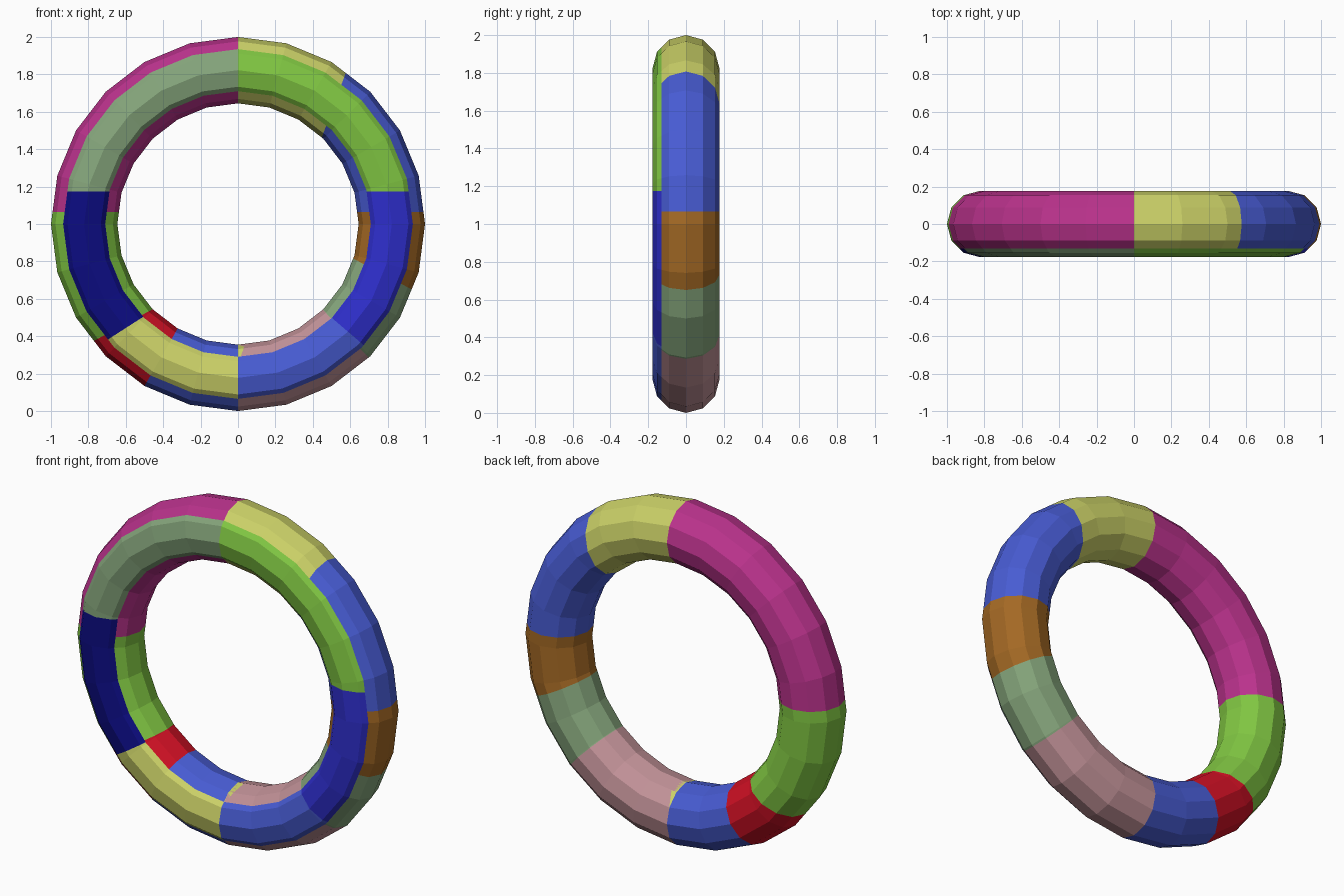
import bpy, bmesh, math
from mathutils import Vector

cube = bpy.data.objects.get("Cube")
if cube:
    bpy.data.objects.remove(cube, do_unlink=True)

MAJOR, MINOR = 0.8225, 0.1775      # ring radius and tube radius
MAJOR_STEPS, MINOR_STEPS = 24, 12
BAND_Y = -0.13                     # plane that separates the front band
CENTRE = Vector((0, 0, 1))


def srgb(r, g, b):
    def lin(c):
        c /= 255
        return c / 12.92 if c <= 0.04045 else ((c + 0.055) / 1.055) ** 2.4
    return (lin(r), lin(g), lin(b), 1)


COLOURS = {
    "magenta": (186, 50, 140),
    "yellow": (204, 210, 104),
    "lime green": (128, 198, 66),
    "medium blue": (72, 92, 212),
    "sage green": (134, 166, 124),
    "dusty pink": (194, 146, 152),
    "brown orange": (164, 105, 36),
    "red": (208, 16, 36),
    "navy": (12, 12, 130),
    "deep blue": (46, 46, 204),
}
MATS = {}
for name, rgb in COLOURS.items():
    mat = bpy.data.materials.new(name)
    mat.use_nodes = True
    mat.diffuse_color = srgb(*rgb)
    mat.node_tree.nodes["Principled BSDF"].inputs["Base Color"].default_value = srgb(*rgb)
    MATS[name] = mat


def add_torus(bm):
    """Low-poly ring standing upright around the y axis."""
    rings = []
    for i in range(MAJOR_STEPS):
        a = math.tau * i / MAJOR_STEPS
        ring = []
        for j in range(MINOR_STEPS):
            b = math.tau * j / MINOR_STEPS
            r = MAJOR + MINOR * math.cos(b)
            ring.append(bm.verts.new(CENTRE + Vector(
                (r * math.cos(a), MINOR * math.sin(b), r * math.sin(a)))))
        rings.append(ring)
    for i in range(MAJOR_STEPS):
        p, q = rings[i], rings[(i + 1) % MAJOR_STEPS]
        for j in range(MINOR_STEPS):
            k = (j + 1) % MINOR_STEPS
            bm.faces.new((p[j], p[k], q[k], q[j]))
    bmesh.ops.recalc_face_normals(bm, faces=bm.faces)


def keep_side(bm, point, normal):
    """Cut by a plane and keep the side the normal points to."""
    bmesh.ops.bisect_plane(bm, geom=bm.verts[:] + bm.edges[:] + bm.faces[:],
                           dist=1e-5, plane_co=point, plane_no=normal,
                           clear_inner=True)


def seam_plane(seam):
    """Plane through an inner and an outer seam point, facing anticlockwise."""
    x0, z0, x1, z1 = seam
    return CENTRE + Vector((x0, 0, z0)), Vector((z0 - z1, 0, x1 - x0)).normalized()


def make_part(name, colour, start, end, front):
    bm = bmesh.new()
    add_torus(bm)
    keep_side(bm, Vector((0, BAND_Y, 0)), Vector((0, -1 if front else 1, 0)))
    point, normal = seam_plane(start)
    keep_side(bm, point, normal)
    point, normal = seam_plane(end)
    keep_side(bm, point, -normal)
    mesh = bpy.data.meshes.new(name)
    bm.to_mesh(mesh)
    bm.free()
    mesh.materials.append(MATS[colour])
    bpy.context.collection.objects.link(bpy.data.objects.new(name, mesh))


def make_band(parts, front):
    for i, (name, colour, start) in enumerate(parts):
        make_part(name, colour, start, parts[(i + 1) % len(parts)][2], front)


# Each part starts at a seam (inner x, z, outer x, z from the ring centre)
# and runs anticlockwise, seen from the front, to the next part
TOP, BOTTOM = (0, 0.6, 0, 1), (0, -0.6, 0, -1)
make_band([
    ("body_top_left", "yellow", (0.449, 0.465, 0.572, 0.797)),
    ("body_top_right", "magenta", TOP),
    ("body_right", "lime green", (-0.6, 0.065, -1, 0.065)),
    ("body_lower_right", "red", (-0.455, -0.455, -0.77, -0.625)),
    ("body_bottom_right", "medium blue", (-0.325, -0.563, -0.497, -0.861)),
    ("body_bottom_left", "dusty pink", BOTTOM),
    ("body_lower_left", "sage green", (0.465, -0.47, 0.695, -0.711)),
    ("body_left", "brown orange", (0.62, -0.187, 0.92, -0.345)),
    ("body_upper_left", "medium blue", (0.6, 0.065, 1, 0.065)),
], False)

make_band([
    ("front_band_top_left", "lime green", (0.6, 0.175, 1, 0.175)),
    ("front_band_top_right", "sage green", TOP),
    ("front_band_right", "navy", (-0.6, 0.175, -1, 0.175)),
    ("front_band_bottom_right", "yellow", (-0.508, -0.497, -0.684, -0.61)),
    ("front_band_bottom_left", "medium blue", BOTTOM),
    ("front_band_left", "deep blue", (0.503, -0.503, 0.658, -0.636)),
], True)
